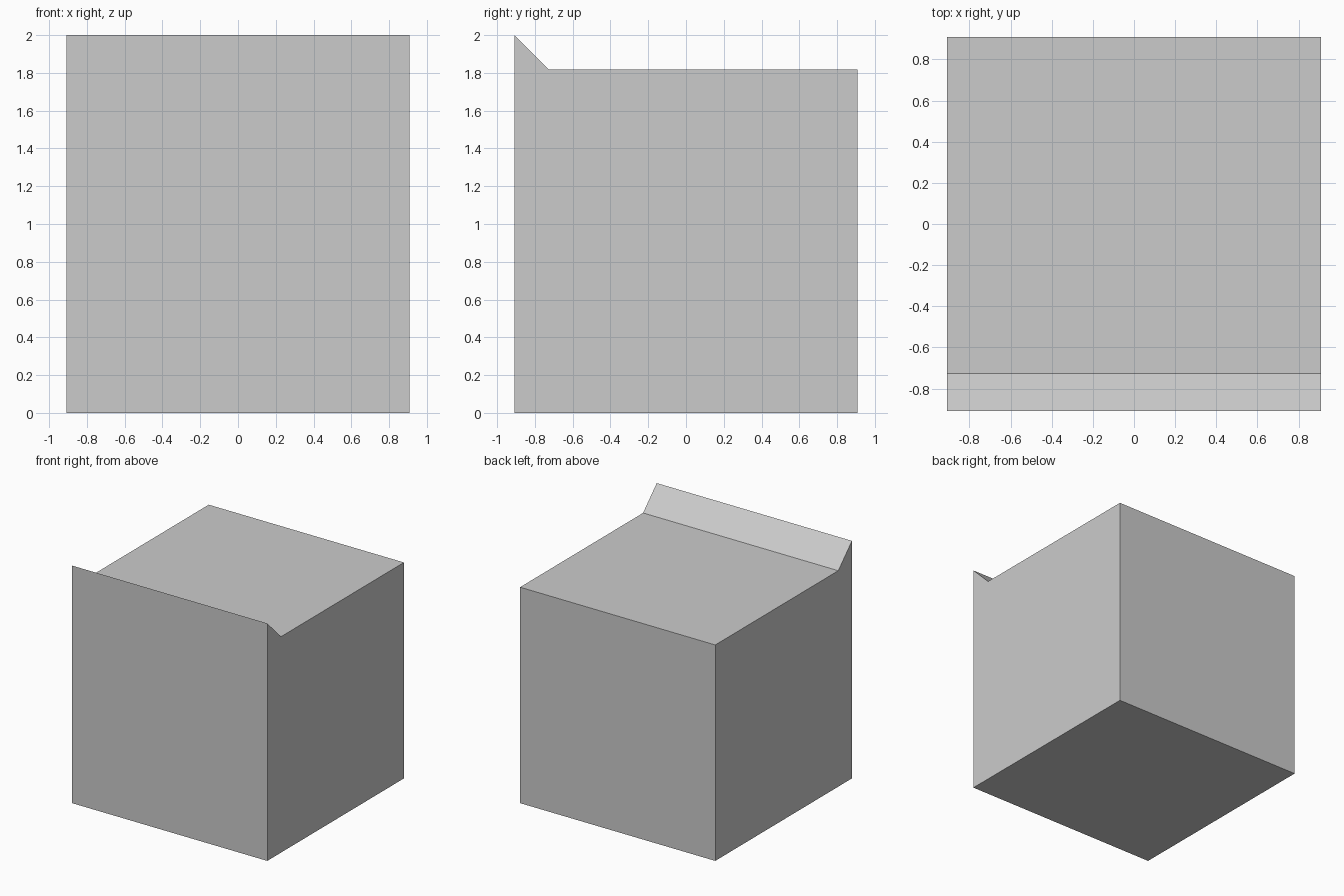
import bpy
import bmesh

if "Cube" in bpy.data.objects:
    bpy.data.objects.remove(bpy.data.objects["Cube"])

H = 10 / 11      # half width of the block
LIP = 2 / 11     # height and depth of the wedge lip

# Side profile (y, z): square block with a wedge lip along the front top edge
profile = [(-H, 0), (H, 0), (H, 2 * H), (-H + LIP, 2 * H), (-H, 2)]

# Extrude the profile across the full width
bm = bmesh.new()
side = bm.faces.new([bm.verts.new((-H, y, z)) for y, z in profile])
result = bmesh.ops.extrude_face_region(bm, geom=[side], use_keep_orig=True)
moved = [g for g in result["geom"] if isinstance(g, bmesh.types.BMVert)]
bmesh.ops.translate(bm, verts=moved, vec=(2 * H, 0, 0))
bmesh.ops.recalc_face_normals(bm, faces=bm.faces)

mesh = bpy.data.meshes.new("lipped_block")
bm.to_mesh(mesh)
bm.free()
block = bpy.data.objects.new("lipped_block", mesh)
bpy.context.collection.objects.link(block)
